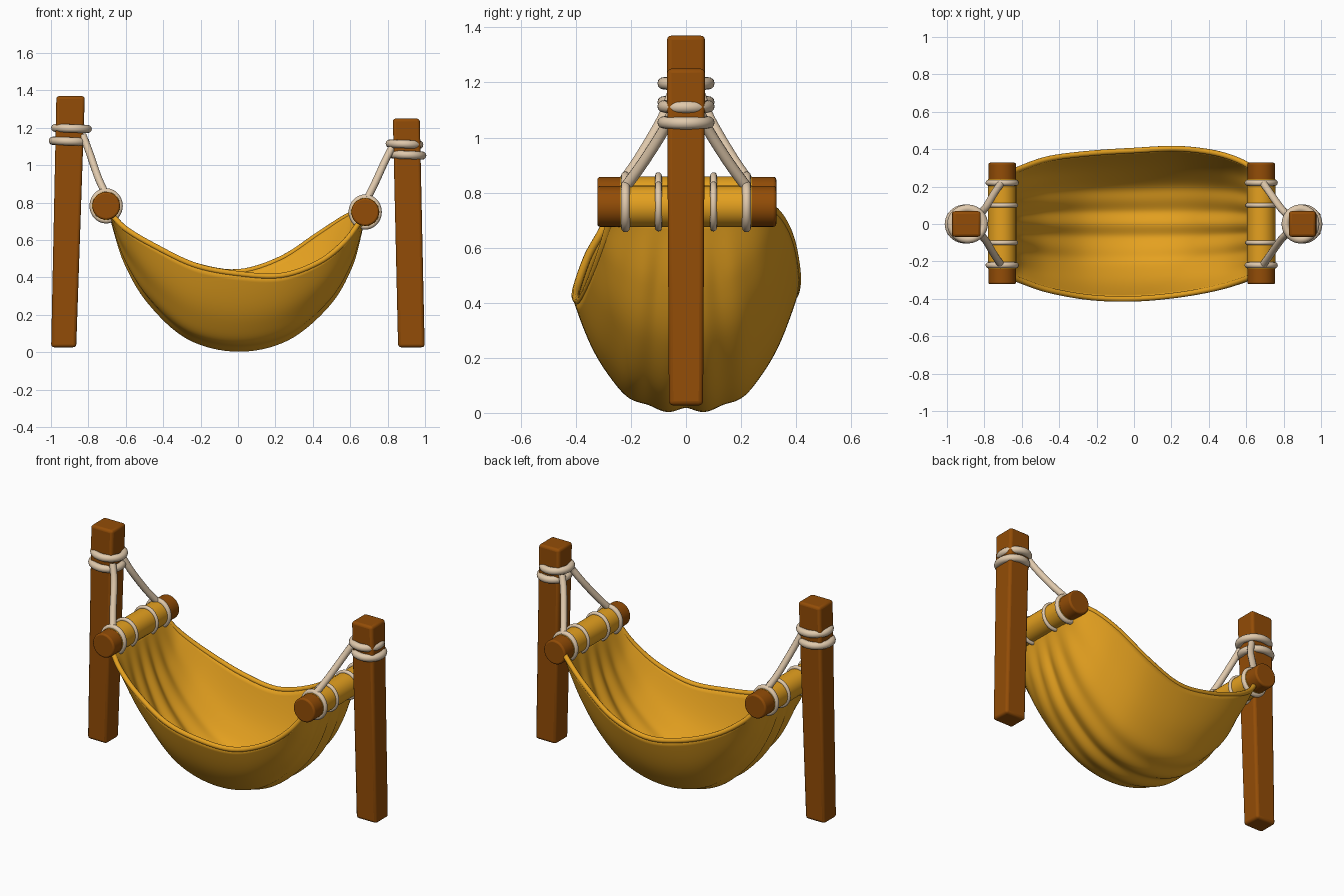
import bpy, bmesh, math
from mathutils import Vector, Matrix

if "Cube" in bpy.data.objects:
    bpy.data.objects.remove(bpy.data.objects["Cube"])


def material(name, rgb):
    m = bpy.data.materials.new(name)
    m.diffuse_color = (*rgb, 1)
    m.use_nodes = True
    m.node_tree.nodes["Principled BSDF"].inputs["Base Color"].default_value = m.diffuse_color
    return m


WOOD = material("brown wood", (0.29, 0.073, 0.002))
CLOTH = material("golden cloth", (0.78, 0.355, 0.014))
ROPE = material("pale rope", (0.74, 0.58, 0.41))


def finish(name, bm, mat, angle=35):
    bmesh.ops.recalc_face_normals(bm, faces=bm.faces)
    me = bpy.data.meshes.new(name)
    bm.to_mesh(me)
    bm.free()
    ob = bpy.data.objects.new(name, me)
    bpy.context.collection.objects.link(ob)
    me.materials.append(mat)
    bpy.ops.object.select_all(action='DESELECT')
    ob.select_set(True)
    bpy.context.view_layer.objects.active = ob
    bpy.ops.object.shade_smooth_by_angle(angle=math.radians(angle))
    return ob


def bevel(ob, width):
    b = ob.modifiers.new("bevel", 'BEVEL')
    b.width, b.segments, b.limit_method = width, 3, 'ANGLE'


def catmull(pts, t):
    """Smooth point on a path, t from 0 to 1."""
    p = [Vector(q) for q in pts]
    p = [2 * p[0] - p[1]] + p + [2 * p[-1] - p[-2]]
    f = t * (len(pts) - 1)
    i = min(int(f), len(pts) - 2)
    f -= i
    a, b, c, d = p[i:i + 4]
    return 0.5 * (2 * b + (c - a) * f + (2 * a - 5 * b + 4 * c - d) * f ** 2
                  + (3 * b - a - 3 * c + d) * f ** 3)


def tube(name, pts, r, closed=False, mat=ROPE):
    cu = bpy.data.curves.new(name, 'CURVE')
    cu.dimensions = '3D'
    cu.bevel_depth, cu.bevel_resolution, cu.use_fill_caps = r, 4, True
    sp = cu.splines.new('POLY')
    sp.points.add(len(pts) - 1)
    for q, p in zip(sp.points, pts):
        q.co = (*p, 1)
    sp.use_cyclic_u = closed
    sp.use_smooth = True
    cu.materials.append(mat)
    ob = bpy.data.objects.new(name, cu)
    bpy.context.collection.objects.link(ob)


def ring(name, c, u, v, r):
    c, u, v = Vector(c), Vector(u), Vector(v)
    tube(name, [c + u * math.cos(a) + v * math.sin(a)
                for a in (k * math.tau / 40 for k in range(40))], r, True)


def post(name, low, high):
    """low / high: x centre, half width x, half width y, z"""
    bm = bmesh.new()
    loops = [[bm.verts.new((x + sx * hx, sy * hy, z))
              for sx, sy in ((-1, -1), (1, -1), (1, 1), (-1, 1))]
             for x, hx, hy, z in (low, high)]
    bm.faces.new(loops[0])
    bm.faces.new(loops[1])
    for i in range(4):
        j = (i + 1) % 4
        bm.faces.new((loops[0][i], loops[0][j], loops[1][j], loops[1][i]))
    bevel(finish(name, bm, WOOD), 0.016)


def rod(name, x, z, y0, y1, r, mat, bev):
    bm = bmesh.new()
    m = Matrix.Translation((x, (y0 + y1) / 2, z)) @ Matrix.Rotation(math.pi / 2, 4, 'X')
    bmesh.ops.create_cone(bm, cap_ends=True, segments=32, radius1=r, radius2=r,
                          depth=y1 - y0, matrix=m)
    bevel(finish(name, bm, mat), bev)


# posts
post("left_post", (-0.932, 0.067, 0.062, 0.027), (-0.895, 0.076, 0.069, 1.37))
post("right_post", (0.927, 0.071, 0.062, 0.027), (0.9, 0.072, 0.069, 1.25))

# spreader bars with wrapped cloth, lashings and ropes
for side, x, z in (("left", -0.705, 0.783), ("right", 0.68, 0.75)):
    rod(side + "_bar", x, z, -0.322, 0.328, 0.074, WOOD, 0.01)
    rod(side + "_cloth_wrap", x, z, -0.24, 0.24, 0.0755, CLOTH, 0.001)
    for y, r in ((-0.22, 0.016), (-0.1, 0.012), (0.1, 0.012), (0.22, 0.016)):
        w = 0.073 if r > 0.014 else 0.074
        ring(side + "_bar_lashing", (x, y, z), (w, 0, 0), (0, 0, w + 0.005), r)

# rope coils round each post
for name, x, z in (("left", -0.89, 1.197), ("left", -0.903, 1.128),
                   ("right", 0.89, 1.113), ("right", 0.906, 1.055)):
    w = 0.087 if name == "left" else 0.079
    ring(name + "_post_coil", (x, 0, z), (w, 0, -0.003), (0, 0.082, 0), 0.022)

# hanging ropes
for side, path in (("left", ((-0.83, 0.05, 1.16), (-0.795, 0.085, 1.07), (-0.75, 0.16, 0.94), (-0.71, 0.22, 0.85))),
                   ("right", ((0.82, 0.05, 1.09), (0.785, 0.085, 1.02), (0.735, 0.155, 0.91), (0.69, 0.22, 0.82)))):
    for s in (-1, 1):
        tube(side + "_hanging_rope",
             [(p.x, s * p.y, p.z) for p in (catmull(path, k / 14) for k in range(15))], 0.02)

# cloth: three guide lines (keel, front edge, back edge) with folds
KEEL = ((-.68, 0, .74), (-.59, 0, .48), (-.465, 0, .27), (-.26, 0, .085), (0, 0, .021),
        (.26, 0, .08), (.475, 0, .26), (.592, 0, .46), (.665, 0, .7))
FRONT = ((-.68, -.27, .74), (-.6, -.305, .66), (-.45, -.355, .57), (-.23, -.393, .465), (0, -.4, .42),
         (.23, -.38, .41), (.43, -.345, .48), (.57, -.305, .59), (.66, -.27, .71))
BACK = ((-.68, .26, .74), (-.6, .3, .65), (-.45, .35, .55), (-.23, .378, .465), (0, .393, .43),
        (.23, .403, .5), (.43, .38, .63), (.57, .335, .72), (.66, .28, .76))
NT, NU = 64, 72
bm = bmesh.new()
grid = []
for i in range(NT + 1):
    t = i / NT
    keel, front, back = (catmull(c, t) for c in (KEEL, FRONT, BACK))
    inward = (Vector((0, 0, 0.8)) - keel).normalized()
    fade = min(1, 3 * math.sin(math.pi * t))
    row = []
    for j in range(NU + 1):
        u = -1 + 2 * j / NU
        edge, a = (front if u < 0 else back), abs(u)
        p = keel + (edge - keel) * a ** 3.1
        p.y = edge.y * a
        p += inward * 0.009 * fade * (1 - a) * math.cos(18 * u)
        row.append(bm.verts.new(p))
    grid.append(row)
for i in range(NT):
    for j in range(NU):
        bm.faces.new((grid[i][j], grid[i + 1][j], grid[i + 1][j + 1], grid[i][j + 1]))
cloth = finish("hammock_cloth", bm, CLOTH, 60)
sol = cloth.modifiers.new("thickness", 'SOLIDIFY')
sol.thickness, sol.offset = 0.024, 0

# rolled cloth hems
for name, path in (("front_hem", FRONT), ("back_hem", BACK)):
    tube(name, [catmull(path, k / 48) for k in range(49)], 0.015, mat=CLOTH)
